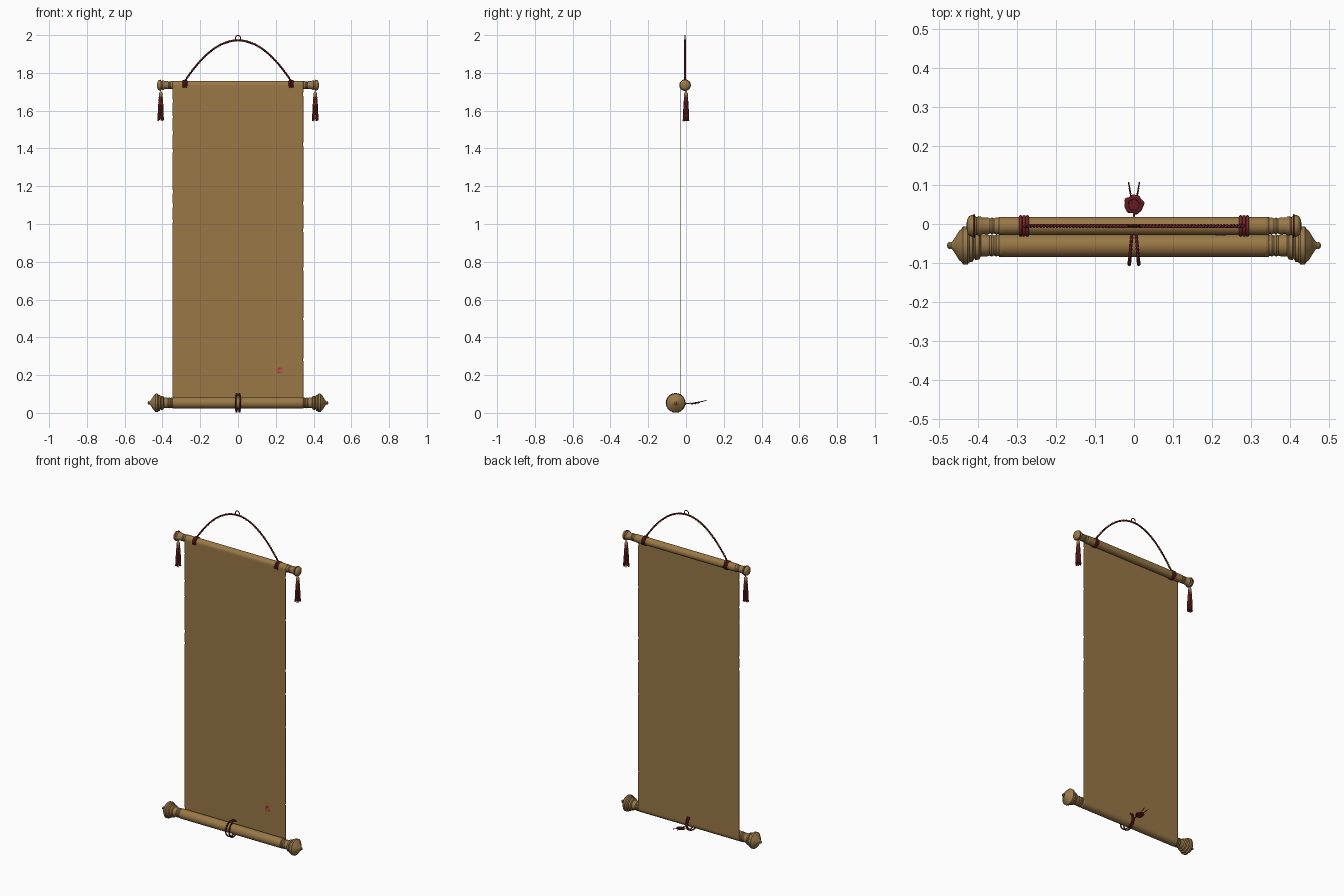
import bpy, bmesh, math, random
from mathutils import Vector, Matrix

random.seed(4)
cube = bpy.data.objects.get("Cube")
if cube:
    bpy.data.objects.remove(cube, do_unlink=True)


def material(name, rgb):
    m = bpy.data.materials.new(name)
    m.use_nodes = True
    m.diffuse_color = (*rgb, 1)
    m.node_tree.nodes["Principled BSDF"].inputs["Base Color"].default_value = (*rgb, 1)
    return m


PAPER = material("aged paper", (0.32, 0.187, 0.062))
WOOD = material("warm wood", (0.32, 0.192, 0.068))
RED = material("cord red", (0.17, 0.021, 0.02))
WAX = material("wax red", (0.15, 0.013, 0.016))
INK = material("stamp ink", (0.5, 0.03, 0.05))
TAN = material("tassel tan", (0.32, 0.19, 0.07))

TOP = Vector((0, -0.005, 1.735))
BOTTOM = Vector((0, -0.055, 0.053))
X, Y, Z = Vector((1, 0, 0)), Vector((0, 1, 0)), Vector((0, 0, 1))


def finish(bm, name, mats, angle=40):
    bmesh.ops.recalc_face_normals(bm, faces=bm.faces)
    me = bpy.data.meshes.new(name)
    bm.to_mesh(me)
    bm.free()
    ob = bpy.data.objects.new(name, me)
    bpy.context.collection.objects.link(ob)
    for m in mats:
        me.materials.append(m)
    bpy.ops.object.select_all(action="DESELECT")
    ob.select_set(True)
    bpy.context.view_layer.objects.active = ob
    bpy.ops.object.shade_smooth_by_angle(angle=math.radians(angle))
    return ob


def bridge(bm, rings, mat=0, closed=False):
    """Skin a row of vertex rings, capping both ends unless closed."""
    n = len(rings[0])
    pairs = list(zip(rings, rings[1:]))
    if closed:
        pairs.append((rings[-1], rings[0]))
    faces = [bm.faces.new((a[i], a[(i + 1) % n], b[(i + 1) % n], b[i]))
             for a, b in pairs for i in range(n)]
    if not closed:
        faces += [bm.faces.new(rings[0]), bm.faces.new(rings[-1])]
    for f in faces:
        f.material_index = mat


def lathe(bm, profile, matrix, sides=32, wobble=None, mat=0):
    """Turn (height, radius) pairs about local z."""
    rings = []
    for h, r in profile:
        ring = []
        for i in range(sides):
            a = math.tau * i / sides
            k = r * (wobble(a) if wobble else 1)
            ring.append(bm.verts.new(matrix @ Vector((k * math.cos(a), k * math.sin(a), h))))
        rings.append(ring)
    bridge(bm, rings, mat)


def tube(bm, pts, r, ref, sides=6, closed=False, mat=0):
    """Sweep a round section; ref must never run along the path."""
    n, rings = len(pts), []
    for i, p in enumerate(pts):
        a = pts[(i - 1) % n] if closed else pts[max(i - 1, 0)]
        b = pts[(i + 1) % n] if closed else pts[min(i + 1, n - 1)]
        t = (b - a).normalized()
        u = t.cross(ref).normalized()
        v = t.cross(u)
        rings.append([bm.verts.new(p + r * (math.cos(q) * u + math.sin(q) * v))
                      for q in (math.tau * k / sides for k in range(sides))])
    bridge(bm, rings, mat, closed)


def rope(bm, path, ref, r, turns, closed=False):
    """Two twisted strands along path(0..1)."""
    steps = turns * 12
    for s in range(2):
        pts = []
        for i in range(steps if closed else steps + 1):
            t = i / steps
            d = (path(t + 0.001) - path(t - 0.001)).normalized()
            side = d.cross(ref).normalized()
            a = math.tau * (turns * t + s / 2)
            pts.append(path(t) + r * 0.5 * (math.cos(a) * side + math.sin(a) * ref))
        tube(bm, pts, r * 0.5, ref, 6, closed)


def circle(center, radius, u, v):
    return lambda t: center + radius * (math.cos(math.tau * t) * u + math.sin(math.tau * t) * v)


def hoop(bm, path, r, ref, count=32, mat=0):
    tube(bm, [path(i / count) for i in range(count)], r, ref, 8, True, mat)


# Turned rods, half profiles mirrored about the middle
def rod(name, center, half):
    bm = bmesh.new()
    profile = [(-x, r) for x, r in reversed(half)] + half
    lathe(bm, profile, Matrix.Translation(center) @ Matrix.Rotation(math.pi / 2, 4, "Y"))
    finish(bm, name, [WOOD])


rod("top_rod", TOP, [
    (0.35, 0.0212), (0.353, 0.0215), (0.358, 0.0192), (0.363, 0.0215), (0.368, 0.0192), (0.373, 0.0215),
    (0.388, 0.021), (0.392, 0.024), (0.399, 0.025), (0.403, 0.022), (0.408, 0.027), (0.415, 0.028),
    (0.422, 0.025), (0.427, 0.016), (0.429, 0.002)])
rod("bottom_rod", BOTTOM, [
    (0.35, 0.0275), (0.353, 0.0285), (0.358, 0.0258), (0.364, 0.0285), (0.37, 0.0258), (0.376, 0.028),
    (0.392, 0.028), (0.396, 0.036), (0.406, 0.037), (0.409, 0.033), (0.413, 0.042), (0.421, 0.043),
    (0.426, 0.049), (0.437, 0.049), (0.441, 0.043), (0.448, 0.037), (0.457, 0.022), (0.464, 0.011),
    (0.468, 0.008), (0.473, 0.009), (0.477, 0.006), (0.478, 0.001)])

# Paper sheet, rolled around both rods, with slightly worn edges
path = []
for i in range(33):
    a = math.radians(-170 + 350 * i / 32)
    path.append(TOP + 0.022 * (math.cos(a) * Y + math.sin(a) * Z))
for i in range(1, 140):
    path.append(Vector((0, -0.027, TOP.z + (BOTTOM.z - TOP.z) * i / 140)))
for i in range(33):
    a = math.radians(-350 * i / 32)
    path.append(BOTTOM + 0.028 * (math.cos(a) * Y + math.sin(a) * Z))
bm = bmesh.new()
rows = []
for p in path:
    worn = [0.346 - (random.uniform(0.001, 0.003) if random.random() < 0.05 else 0) for _ in range(2)]
    rows.append([bm.verts.new(p + X * x) for x in (-worn[0], -0.335, 0.335, worn[1])])
for a, b in zip(rows, rows[1:]):
    for i in range(3):
        bm.faces.new((a[i], a[i + 1], b[i + 1], b[i]))
sheet = finish(bm, "paper_sheet", [PAPER])
solid = sheet.modifiers.new("thickness", "SOLIDIFY")
solid.thickness, solid.offset = 0.0025, 0

# Small abstract stamp: a mottled patch of ink dabs
bm = bmesh.new()
for col in range(4):
    for row in range(5):
        if (col + row) % 2 == 0 or col == 0 or row == 4:
            bmesh.ops.create_cube(bm, size=1, matrix=Matrix.Translation(
                (0.222 + 0.007 * (col - 1.5), -0.0284, 0.222 + 0.007 * (row - 2)))
                @ Matrix.Diagonal((0.0062, 0.0008, 0.0062, 1)))
finish(bm, "ink_stamp", [INK])

# Hanging cord with its top ring
bm = bmesh.new()
rope(bm, lambda t: Vector((0.57 * (t - 0.5), TOP.y, 1.972 - 0.222 * (2 * t - 1) ** 2)), Y, 0.006, 34)
finish(bm, "hanging_cord", [RED], 80)
bm = bmesh.new()
hoop(bm, circle(Vector((0, TOP.y, 1.984)), 0.0135, X, Z), 0.0025, Y)
finish(bm, "hanging_ring", [RED])

# Cord bindings on the top rod
for name, side in (("left", 1), ("right", -1)):
    bm = bmesh.new()
    for i in range(3):
        hoop(bm, circle(TOP + X * side * (0.273 + 0.0085 * i), 0.0235, Y, Z), 0.0044, X)
    finish(bm, name + "_binding", [RED], 80)

# Tassels hung from the rod ends
for name, side in (("left", 1), ("right", -1)):
    base = Vector((side * 0.409, 0, 0))
    bm = bmesh.new()
    hoop(bm, circle(Vector((base.x, TOP.y, TOP.z)), 0.0285, Y, Z), 0.002, X)
    tube(bm, [base + Z * 1.71, base + Z * 1.69], 0.002, X)
    lathe(bm, [(1.673, 0.008), (1.68, 0.0105), (1.69, 0.01), (1.698, 0.006), (1.703, 0.002)],
          Matrix.Translation(base), 12, None, 1)
    lathe(bm, [(1.555, 0.012), (1.62, 0.011), (1.66, 0.008), (1.676, 0.007)],
          Matrix.Translation(base), 12)
    hoop(bm, circle(base + Z * 1.67, 0.009, X, Y), 0.0025, Z, 16, 1)
    for i in range(16):
        a = math.tau * i / 16
        out = math.cos(a) * X + math.sin(a) * Y
        end = 1.544 + random.uniform(0, 0.008)
        flare = random.uniform(0.013, 0.016)
        tube(bm, [base + out * r + Z * z for r, z in
                  ((0.007, 1.675), (0.0105, 1.64), (0.0125, 1.6), (flare, end))],
             0.0025, Vector((-math.sin(a), math.cos(a), 0)))
    finish(bm, name + "_tassel", [RED, TAN], 60)

# Closing ties: two loops meeting at the back, knot, lead cord and two tails
bm = bmesh.new()
for side in (1, -1):
    loop = circle(BOTTOM, 0.0475, Y, Z)
    rope(bm, lambda t: loop(t) + X * side * (0.008 - 0.004 * math.cos(math.tau * t)),
         X, 0.005, 15, True)
    rope(bm, lambda t: Vector((side * (0.005 + 0.009 * t), 0.055 + 0.052 * t, 0.053 + 0.013 * t)),
         X, 0.0025, 4)
rope(bm, lambda t: Vector((0, -0.01 + 0.06 * t, 0.047 + 0.004 * math.sin(3 * t))), X, 0.003, 5)
finish(bm, "closing_ties", [RED], 80)
bm = bmesh.new()
bmesh.ops.create_uvsphere(bm, u_segments=16, v_segments=8, radius=0.008,
                          matrix=Matrix.Translation((0, -0.006, 0.05)) @ Matrix.Diagonal((1.6, 0.8, 0.8, 1)))
finish(bm, "tie_knot", [RED])

# Wax seal: uneven tilted blob with a pressed centre
bm = bmesh.new()
lathe(bm, [(-0.004, 0.019), (-0.003, 0.023), (0, 0.025), (0.003, 0.023), (0.0045, 0.019),
           (0.0035, 0.015), (0.002, 0.014)],
      Matrix.Translation((0, 0.05, 0.052)) @ Matrix.Rotation(math.radians(10), 4, "X"), 40,
      lambda a: 1 + 0.05 * math.sin(5 * a + 1) + 0.04 * math.sin(8 * a))
finish(bm, "wax_seal", [WAX])
